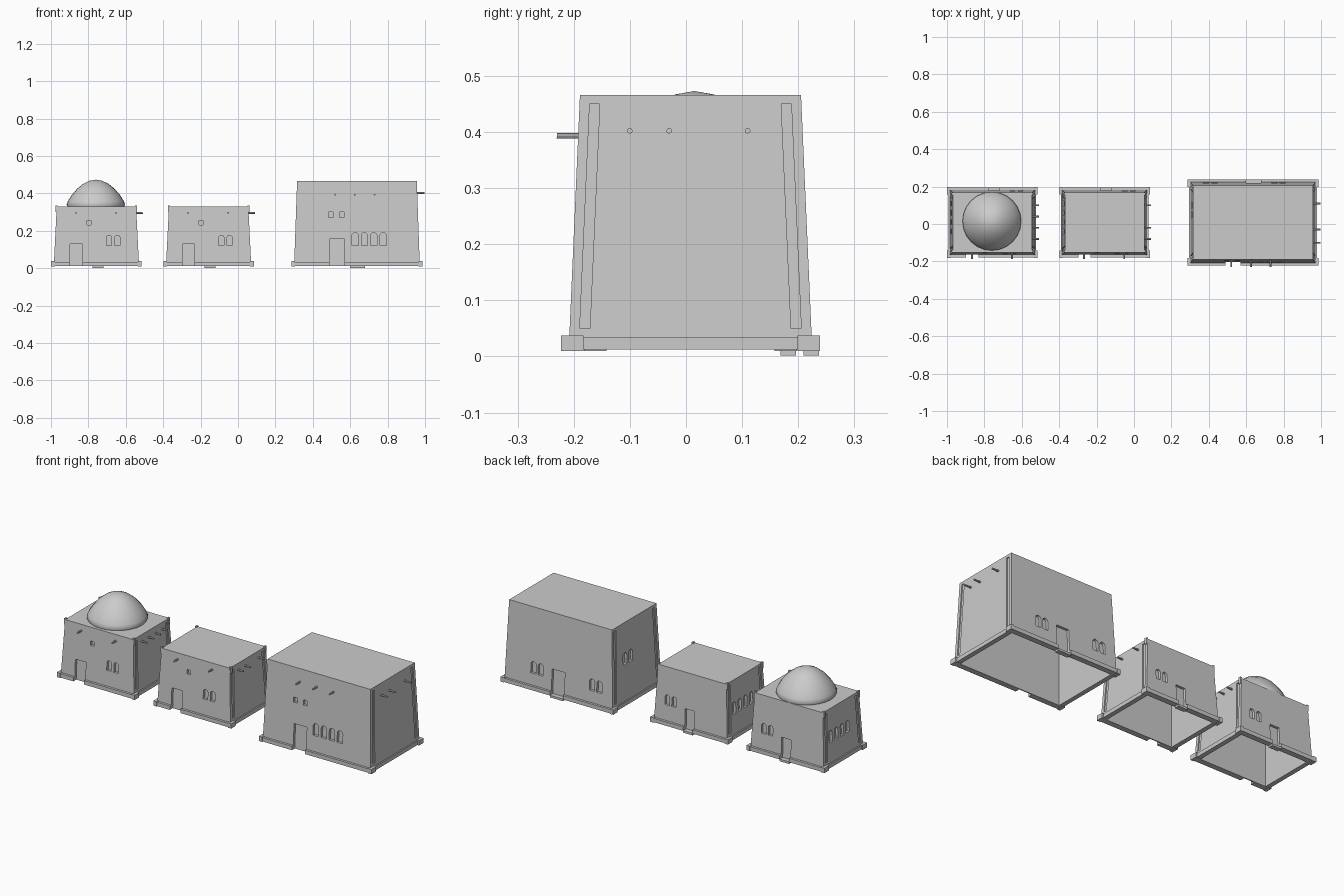
import bpy, bmesh, math
from mathutils import Vector, Matrix

old = bpy.data.objects.get("Cube")
if old:
    bpy.data.objects.remove(old, do_unlink=True)

COLOR = (0.6, 0.6, 0.6, 1)
plaster = bpy.data.materials.new("pale_plaster")
plaster.use_nodes = True
plaster.diffuse_color = COLOR
plaster.node_tree.nodes["Principled BSDF"].inputs["Base Color"].default_value = COLOR
CY = 0.008
FOOT = 0.012


def finish(name, bm):
    bmesh.ops.recalc_face_normals(bm, faces=bm.faces)
    mesh = bpy.data.meshes.new(name)
    bm.to_mesh(mesh)
    bm.free()
    mesh.materials.append(plaster)
    obj = bpy.data.objects.new(name, mesh)
    bpy.context.collection.objects.link(obj)
    return obj


def loft(bm, rings):
    """Closed solid through matching rings of points."""
    loops = [[bm.verts.new(p) for p in ring] for ring in rings]
    for a, b in zip(loops, loops[1:]):
        for i in range(len(a)):
            j = (i + 1) % len(a)
            bm.faces.new((a[i], a[j], b[j], b[i]))
    bm.faces.new(loops[0][::-1])
    bm.faces.new(loops[-1])


def box(bm, x0, x1, y0, y1, z0, z1):
    loft(bm, [[(x0, y0, z), (x1, y0, z), (x1, y1, z), (x0, y1, z)] for z in (z0, z1)])


def opening(u, w, z0, z1, arched=False):
    """Outline of a door or window in wall coordinates."""
    r = w / 2
    if not arched:
        return [(u - r, z0), (u + r, z0), (u + r, z1), (u - r, z1)]
    arc = [(u + r * math.cos(math.pi * i / 6), z1 - r + r * math.sin(math.pi * i / 6)) for i in range(7)]
    return [(u - r, z0), (u + r, z0)] + arc


class Building:
    def __init__(self, name, cx, hx, hy, height, slope_x, slope_y):
        self.name, self.cx, self.hx, self.hy = name, cx, hx, hy
        self.height, self.sx, self.sy = height, slope_x, slope_y

    def half(self, z):
        t = (z - FOOT) / (self.height - FOOT)
        return self.hx - self.sx * t, self.hy - self.sy * t

    def ring(self, z, inset=0):
        a, b = self.half(z)
        a, b = a - inset, b - inset
        return [(self.cx + i * a, CY + j * b, z) for i, j in ((-1, -1), (1, -1), (1, 1), (-1, 1))]

    def on_wall(self, side, u, z, out):
        a, b = self.half(z)
        return {"front": (u, CY - b - out, z), "back": (u, CY + b + out, z),
                "left": (self.cx + a + out, u, z), "right": (self.cx - a - out, u, z)}[side]

    def niche(self, bm, side, outline, depth=0.014):
        loft(bm, [[self.on_wall(side, u, z, d) for u, z in outline] for d in (0.05, -depth)])

    def build(self, niches):
        # Tapered hollow walls with a flat roof, open underneath
        bm = bmesh.new()
        loft(bm, [self.ring(FOOT), self.ring(self.height)])
        walls = finish(self.name + "_walls", bm)
        bm = bmesh.new()
        loft(bm, [self.ring(FOOT - 0.02, 0.02), self.ring(self.height - 0.02, 0.02)])
        hollow = finish(self.name + "_hollow_cutter", bm)
        # Doors, windows and the grooves beside the corner posts
        bm = bmesh.new()
        for side, outline in niches:
            self.niche(bm, side, outline)
        top = self.height - 0.016
        for side in ("left", "right"):
            for s in (-1, 1):
                edges = [CY + s * (self.half(z)[1] - k) for z, k in
                         ((0.05, 0.018), (0.05, 0.036), (top, 0.036), (top, 0.018))]
                self.niche(bm, side, list(zip(edges, (0.05, 0.05, top, top))), 0.006)
        cutter = finish(self.name + "_opening_cutter", bm)
        # Base trim with heavier corner blocks
        bm = bmesh.new()
        a, b, c = self.hx, self.hy, self.cx
        for s in (-1, 1):
            y0, y1 = sorted((CY + s * (b - 0.01), CY + s * (b + 0.012)))
            box(bm, c - a - 0.004, c + a + 0.004, y0, y1, FOOT, 0.034)
            x0, x1 = sorted((c + s * (a - 0.01), c + s * (a + 0.006)))
            box(bm, x0, x1, CY - b + 0.012, CY + b - 0.012, FOOT, 0.034)
        trim = finish(self.name + "_base_trim", bm)
        bm = bmesh.new()
        for s in (-1, 1):
            for t in (-1, 1):
                x0, x1 = sorted((c + s * (a - 0.006), c + s * (a + 0.014)))
                y0, y1 = sorted((CY + t * (b - 0.026), CY + t * (b + 0.014)))
                box(bm, x0, x1, y0, y1, FOOT - 0.002, 0.037)
        finish(self.name + "_corner_blocks", bm)
        for obj, tools in ((walls, (hollow, cutter)), (trim, (cutter,))):
            for tool in tools:
                mod = obj.modifiers.new("cut", "BOOLEAN")
                mod.operation, mod.solver, mod.object = "DIFFERENCE", "EXACT", tool
                mod.use_self = True
        for tool in (hollow, cutter):
            tool.hide_render = True
            tool.hide_viewport = False
            tool.display_type = "WIRE"
        self.apply((walls, trim))
        for tool in (hollow, cutter):
            bpy.data.objects.remove(tool, do_unlink=True)

    def apply(self, objects):
        bpy.context.view_layer.update()
        graph = bpy.context.evaluated_depsgraph_get()
        for obj in objects:
            mesh = bpy.data.meshes.new_from_object(obj.evaluated_get(graph))
            obj.modifiers.clear()
            obj.data = mesh

    def beams(self, side, positions, z, reach):
        # Projecting roof beams
        bm = bmesh.new()
        for u in positions:
            outline = [(u + 0.005 * math.cos(k * math.pi / 4), z + 0.005 * math.sin(k * math.pi / 4)) for k in range(8)]
            loft(bm, [[self.on_wall(side, p, q, d) for p, q in outline] for d in (-0.005, reach)])
        finish(f"{self.name}_{side}_beams", bm)

    def threshold(self, x, w):
        bm = bmesh.new()
        y = CY + self.hy
        box(bm, x - w / 2, x + w / 2, y - 0.016, y + 0.012, 0.002, FOOT + 0.002)
        finish(self.name + "_back_step", bm)

    def corner_horns(self):
        # Small raised tips on the four corner posts
        bm = bmesh.new()
        for x, y, z in self.ring(self.height):
            sx, sy = (1 if x > self.cx else -1), (1 if y > CY else -1)
            x0, x1 = sorted((x + sx * 0.006, x - sx * 0.005))
            y0, y1 = sorted((y, y - sy * 0.014))
            box(bm, x0, x1, y0, y1, z - 0.03, z + 0.006)
        finish(self.name + "_corner_horns", bm)


# Two small houses that share one plan
for name, cx, side_beams in (("domed_house", -0.757, (0.1, 0.04, -0.02, -0.08)),
                             ("plain_house", -0.157, (0.1, -0.02, -0.08))):
    house = Building(name, cx, 0.228, 0.176, 0.33, 0.016, 0.016)
    niches = [("front", opening(cx - 0.108, 0.066, -0.01, 0.13)),
              ("front", opening(cx - 0.04, 0.022, 0.23, 0.254)),
              ("back", opening(cx + 0.008, 0.058, -0.01, 0.13))]
    niches += [("front", opening(cx + u, 0.028, 0.12, 0.176, True)) for u in (0.068, 0.112)]
    niches += [("back", opening(cx + u, 0.028, 0.12, 0.176, True)) for u in (0.107, 0.15)]
    niches += [("right", opening(y, 0.028, 0.145, 0.21, True)) for y in (0.11, 0.06, 0.01, -0.04)]
    house.build(niches)
    house.beams("front", (cx - 0.11, cx + 0.105), 0.295, 0.034)
    house.beams("left", side_beams, 0.295, 0.034)
    house.threshold(cx + 0.008, 0.058)
    house.corner_horns()

# Large hall
hall = Building("hall", 0.636, 0.336, 0.217, 0.466, 0.016, 0.02)
niches = [("front", opening(0.53, 0.08, -0.01, 0.155)),
          ("back", opening(0.64, 0.08, -0.01, 0.155))]
niches += [("front", opening(x, 0.024, 0.272, 0.3)) for x in (0.496, 0.556)]
niches += [("front", opening(0.626 + 0.05 * i, 0.034, 0.122, 0.19, True)) for i in range(4)]
niches += [("back", opening(x, 0.032, 0.1, 0.165, True)) for x in (0.385, 0.43, 0.75, 0.795)]
niches += [("right", opening(y, 0.034, 0.235, 0.3, True)) for y in (0.1, 0.05)]
hall.build(niches)
hall.beams("front", (0.52, 0.625, 0.73), 0.393, 0.038)
hall.beams("left", (-0.1, -0.03, 0.11), 0.402, 0.04)
hall.threshold(0.64, 0.08)

# Pointed dome turned from a half profile
bm = bmesh.new()
profile = [(0.15, 0.325), (0.157, 0.34), (0.15, 0.358), (0.13, 0.39), (0.1, 0.425),
           (0.066, 0.452), (0.034, 0.467), (0, 0.473)]
verts = [bm.verts.new((r, 0, z)) for r, z in profile]
edges = [bm.edges.new(pair) for pair in zip(verts, verts[1:])]
bmesh.ops.spin(bm, geom=verts + edges, cent=(0, 0, 0), axis=(0, 0, 1), angle=math.tau, steps=24)
bmesh.ops.remove_doubles(bm, verts=bm.verts, dist=0.0005)
bmesh.ops.transform(bm, matrix=Matrix.Translation((-0.76, 0.015, 0)), verts=bm.verts)
dome = finish("roof_dome", bm)
dome.data.shade_smooth()
